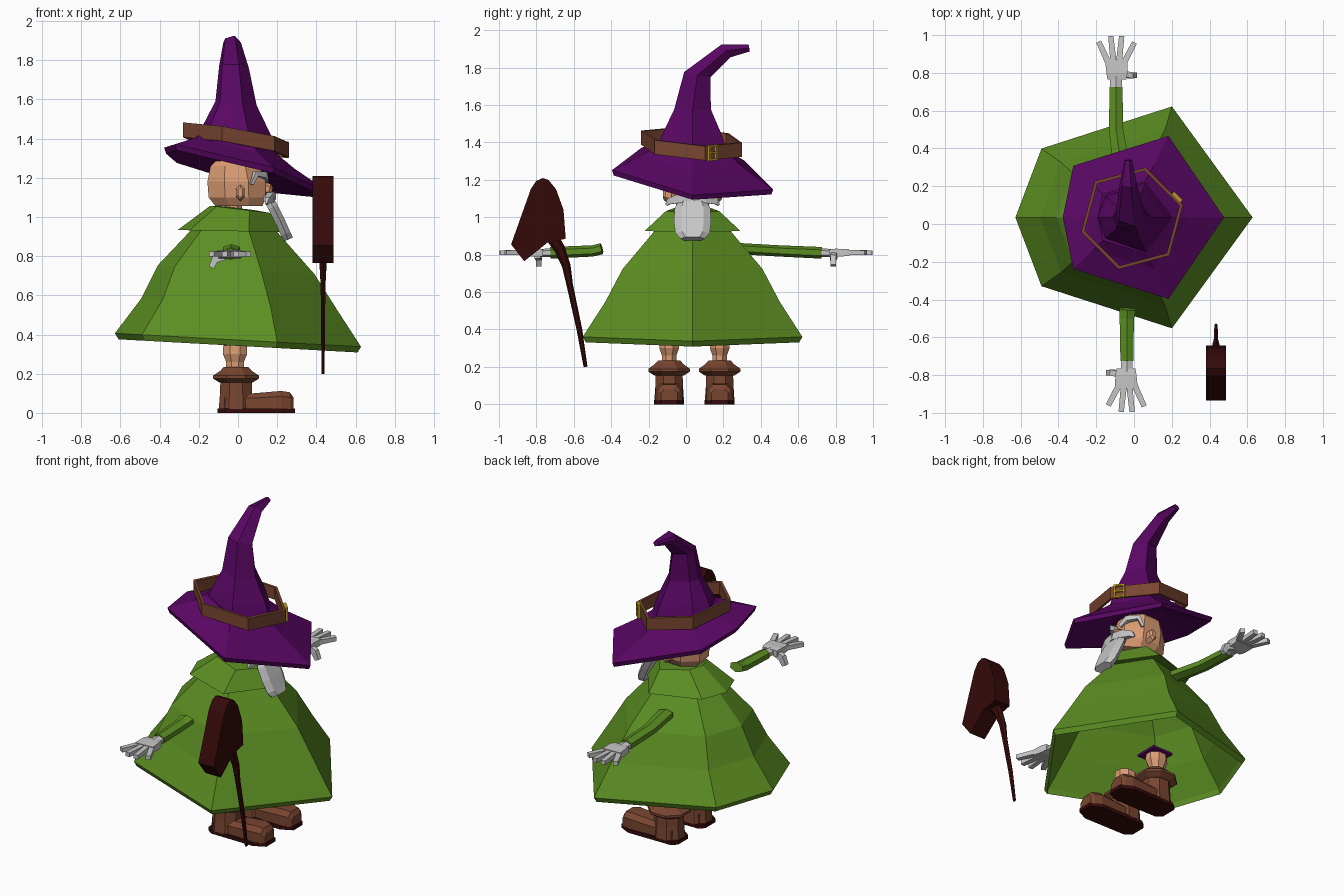
import bpy, bmesh, math
from mathutils import Vector

if "Cube" in bpy.data.objects:
    bpy.data.objects.remove(bpy.data.objects["Cube"])


def mat(name, r, g, b):
    m = bpy.data.materials.new(name)
    m.diffuse_color = (r, g, b, 1)
    m.use_nodes = True
    m.node_tree.nodes["Principled BSDF"].inputs["Base Color"].default_value = m.diffuse_color
    return m


GREEN = mat("cloak_green", .105, .27, .016)
PURPLE = mat("hat_purple", .10, .002, .125)
BROWN = mat("leather_brown", .19, .060, .030)
DARK = mat("dark_wood", .036, .003, .003)
GREY = mat("hair_grey", .57, .57, .57)
SKIN = mat("skin", .72, .34, .175)
GOLD = mat("buckle_gold", .50, .32, .02)


def loft(name, rings, material, cap=True, closed=False):
    """Skin a list of equal-length rings of points."""
    bm = bmesh.new()
    vs = [[bm.verts.new(p) for p in ring] for ring in rings]
    n = len(vs[0])
    pairs = list(zip(vs, vs[1:])) + ([(vs[-1], vs[0])] if closed else [])
    for a, b in pairs:
        for i in range(n):
            j = (i + 1) % n
            bm.faces.new((a[i], a[j], b[j], b[i]))
    if cap and not closed:
        bm.faces.new(vs[0][::-1])
        bm.faces.new(vs[-1])
    bmesh.ops.recalc_face_normals(bm, faces=bm.faces)
    me = bpy.data.meshes.new(name)
    bm.to_mesh(me)
    bm.free()
    me.materials.append(material)
    ob = bpy.data.objects.new(name, me)
    bpy.context.collection.objects.link(ob)
    return ob


def ellipse(cx, cy, z, rx, ry, n=8):
    return [(cx + rx * math.cos(math.tau * (i + .5) / n) / math.cos(math.pi / n),
             cy + ry * math.sin(math.tau * (i + .5) / n) / math.cos(math.pi / n), z)
            for i in range(n)]


def tube(name, path, material, n=4, up=(0, 0, 1)):
    """Tapered bar; path items are (point, half width, half height)."""
    rings = []
    pts = [Vector(p[0]) for p in path]
    for i, (p, w, h) in enumerate(path):
        d = (pts[min(i + 1, len(pts) - 1)] - pts[max(i - 1, 0)]).normalized()
        side = d.cross(Vector(up)).normalized()
        top = side.cross(d)
        k = 1 / math.cos(math.pi / n)
        rings.append([pts[i] + side * (w * k * math.cos(math.tau * (j + .5) / n))
                      + top * (h * k * math.sin(math.tau * (j + .5) / n)) for j in range(n)])
    return loft(name, rings, material)


def prism(name, outline, lo, hi, material):
    """Extrude a y-z outline along x."""
    return loft(name, [[(t, a, b) for a, b in outline] for t in (lo, hi)], material)


# Lopsided hexagons of the cloak and the hat brim
HEX = [(1, 0), (.32, .935), (-.78, .58), (-1, 0), (-.78, -.58), (.32, -.935)]
BRIM = [(1, 0), (.31, 1.01), (-.87, .64), (-1, 0), (-.87, -.64), (.31, -1.01)]
CY = .035


def hexring(s, z, sx=0.0, sy=0.0, cx=0.0, shape=HEX):
    return [(cx + s * x, CY + s * y, z + sx * (cx + s * x) + sy * s * y) for x, y in shape]


# Hollow cloak: thin inner layer, hem lip, outer layer
loft("cloak", [hexring(s, z, -.055, 0, c) for s, z, c in
               [(.205, .925, -.013), (.385, .72, -.01), (.485, .54, 0), (.60, .372, 0),
                (.61, .342, 0), (.628, .372, 0), (.50, .555, .005), (.40, .73, -.01),
                (.217, .93, -.013), (.15, .96, 0)]], GREEN, cap=False)
loft("collar", [hexring(s, z, sx, 0, c) for s, z, sx, c in
                [(.20, .94, -.04, -.013), (.275, .927, -.02, -.033),
                 (.152, 1.04, -.12, .01), (.08, 1.045, -.12, 0)]], GREEN)

# Legs and boots
LEG_Y = .045
for side, y in (("right", LEG_Y - .135), ("left", LEG_Y + .135)):
    loft(side + "_calf", [ellipse(-.015, y, z, r, r * .85) for z, r in
                          [(.20, .045), (.26, .045), (.30, .062), (.345, .06)]], SKIN)
    loft(side + "_boot_shaft", [ellipse(-.01, y, z, r, r * .9) for z, r in
                                [(.02, .088), (.10, .082), (.16, .08)]], BROWN)
    loft(side + "_boot_cuff", [ellipse(-.01, y, z, r, r * .95) for z, r in
                               [(.155, .085), (.175, .117), (.19, .117), (.215, .08),
                                (.235, .062)]], BROWN)
    loft(side + "_boot_foot", [
        [(x, y - w, .02), (x, y + w, .02), (x, y + w, t * .75), (x, y + w * .6, t),
         (x, y - w * .6, t), (x, y - w, t * .75)]
        for x, w, t in [(-.07, .06, .10), (.08, .068, .10), (.22, .074, .112),
                        (.265, .06, .105), (.282, .045, .08)]], BROWN)
    sole = [(-.105, -.05), (-.07, -.078), (.22, -.08), (.29, -.045),
            (.29, .045), (.22, .08), (-.07, .078), (-.105, .05)]
    loft(side + "_sole", [[(a, y + b, z) for a, b in sole] for z in (0, .022)], DARK)
# Trouser hem showing on one leg
loft("trouser_hem", [[(-.005 + a * .07, LEG_Y + .135 + b * .07, z) for a, b in
                      ((1, 1), (-1, 1), (-1, -1), (1, -1))] for z in (.338, .352)], PURPLE)

# Head
loft("neck", [ellipse(-.025, CY, z, .045, .05) for z in (1.0, 1.08)], SKIN)
loft("head", [ellipse(cx, CY, z, rx, ry) for cx, z, rx, ry in
              [(.005, 1.055, .12, .08), (-.005, 1.10, .145, .11), (-.008, 1.18, .148, .12),
               (-.015, 1.26, .125, .105), (-.015, 1.285, .10, .08)]], SKIN)
tube("nose", [((.12, CY, 1.15), .025, .03), ((.16, CY, 1.14), .025, .025),
              ((.175, CY, 1.135), .012, .012)], SKIN, 6)
for s in (-1, 1):
    tube("ear", [((.012, CY + s * .10, 1.12), .02, .035), ((.012, CY + s * .145, 1.125), .022, .034),
                 ((.012, CY + s * .158, 1.125), .012, .022)], SKIN, 6)
    tube("eyebrow", [((.145, CY + s * .02, 1.185), .01, .013), ((.135, CY + s * .065, 1.215), .014, .016),
                     ((.09, CY + s * .115, 1.22), .012, .014),
                     ((.07, CY + s * .125, 1.165), .006, .008)], GREY)
    tube("moustache", [((.175, CY, 1.11), .018, .02), ((.165, CY + s * .07, 1.10), .018, .024),
                       ((.150, CY + s * .125, 1.085), .012, .016),
                       ((.145, CY + s * .14, 1.065), .005, .006)], GREY)

# Beard, hanging forwards
loft("beard", [[(x, CY - w, z), (x + .022, CY - w * .6, z + .01), (x + .022, CY + w * .6, z + .01),
                (x, CY + w, z)] + [(x - .025, CY + w * .7, z - .01), (x - .025, CY - w * .7, z - .01)]
               for x, z, w in [(.145, 1.115, .06), (.18, 1.05, .095), (.215, .98, .10),
                               (.244, .915, .092), (.258, .885, .065)]], GREY)

# Hat brim: tilted, with a thin lip and raised underside
loft("hat_brim", [hexring(s, z, -.275, -.12, cx, BRIM) for s, z, cx in
                  [(.17, 1.30, 0), (.417, 1.222, .05), (.427, 1.25, .05),
                   (.27, 1.325, .02), (.19, 1.38, 0)]], PURPLE)


def cone_ring(cx, cy, cz, r, tilt, sx=0.0):
    """Six-sided ring leaning towards +y by tilt."""
    return [(cx + r * x, cy + r * y * math.cos(tilt), cz - r * y * math.sin(tilt) + sx * r * x)
            for x, y in HEX]


loft("hat_cone", [cone_ring(*a) for a in
                  [(0, CY, 1.36, .205, .12, -.2), (-.005, CY, 1.45, .17, .05, -.15),
                   (-.01, CY, 1.58, .105, 0, -.1), (-.02, .06, 1.765, .076, .2, -.1),
                   (-.03, .215, 1.89, .045, .95), (-.03, .338, 1.905, .02, 1.4)]], PURPLE)


# Loose hexagonal hat band
def band_pt(r, dz, k):
    a = math.radians(15 + 60 * k)
    x, y = r * math.cos(a), r * math.sin(a)
    return Vector((x - .01, y + .03, 1.393 - .17 * x - .075 * y + dz))


loft("hat_band", [[band_pt(r, dz, k) for k in range(6)] for r, dz in
                  [(.279, -.038), (.279, .038), (.260, .038), (.260, -.038)]], BROWN, closed=True)

# Buckle: square frame and pin on the band
A, B = band_pt(.279, 0, 0), band_pt(.279, 0, 1)
along = (B - A).normalized()
out = Vector((math.cos(math.pi / 4), math.sin(math.pi / 4), 0))
mid = A + along * .05 + out * .008
upv = Vector((0, 0, 1))


def buckle_ring(w, h, o):
    return [mid + along * (a * w) + upv * (b * h) + out * o
            for a, b in ((1, 1), (-1, 1), (-1, -1), (1, -1))]


loft("buckle", [buckle_ring(.032, .042, -.01), buckle_ring(.032, .042, .008),
                buckle_ring(.022, .031, .008), buckle_ring(.022, .031, -.01)], GOLD, closed=True)
tube("buckle_pin", [(mid - along * .027, .005, .005), (mid + along * .027, .005, .005)], GOLD)

# Arms: the second is the first turned half a circle, with a shorter sleeve
for side, s, cx, start in (("left", 1, -.095, .29), ("right", -1, -.038, .45)):
    def P(x, y, z):
        return (cx + s * x, s * y, z)
    lean = .03 if s > 0 else -.005
    tube(side + "_sleeve", [(P(lean, start, .832), .044, .026), (P(0, .50, .82), .038, .026),
                            (P(0, .725, .81), .034, .027)], GREEN, 6)
    tube(side + "_wrist", [(P(0, .71, .81), .031, .02), (P(0, .785, .81), .031, .018)], GREY, 6)
    tube(side + "_palm", [(P(.005, .765, .81), .05, .018), (P(.005, .80, .81), .056, .022),
                          (P(.002, .87, .812), .06, .018)], GREY)
    for bx, tx, ty in ((-.044, -.092, .965), (-.014, -.028, .995),
                       (.016, .030, .995), (.045, .098, .96)):
        tube(side + "_finger", [(P(bx, .86, .812), .016, .014), (P(tx, ty, .81), .014, .013)], GREY)
    tube(side + "_thumb", [(P(.03, .795, .80), .02, .016), (P(.078, .787, .785), .019, .016),
                           (P(.098, .787, .742), .014, .014)], GREY, up=(0, 1, 0))

# Broom: chunky brush and a bent tapering handle
prism("broom_head", [(-.935, .855), (-.83, 1.15), (-.80, 1.195), (-.765, 1.21), (-.735, 1.20),
                     (-.695, 1.15), (-.655, 1.04), (-.643, .885), (-.715, .87), (-.74, .865),
                     (-.865, .765)], .38, .487, DARK)
tube("broom_handle", [((.434, -.72, .90), .022, .03), ((.434, -.675, .83), .02, .026),
                      ((.434, -.64, .74), .017, .02), ((.434, -.622, .64), .012, .015),
                      ((.434, -.57, .40), .010, .013), ((.434, -.537, .20), .007, .009)],
     DARK, 6, up=(0, 1, 0))
